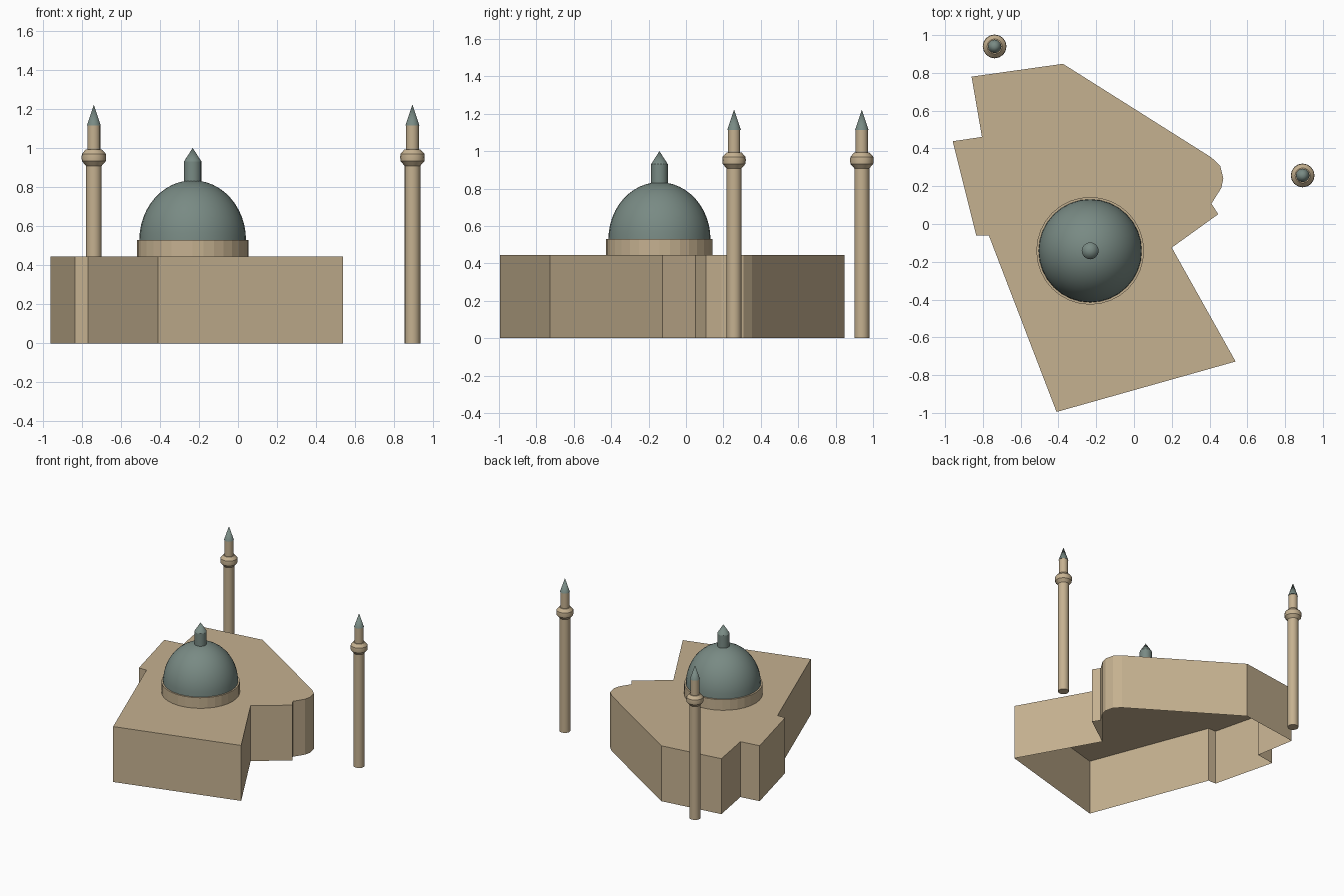
import bpy, bmesh, math
from mathutils import Vector

if "Cube" in bpy.data.objects:
    bpy.data.objects.remove(bpy.data.objects["Cube"])


def material(name, rgb):
    m = bpy.data.materials.new(name)
    m.diffuse_color = (*rgb, 1)
    m.use_nodes = True
    m.node_tree.nodes["Principled BSDF"].inputs["Base Color"].default_value = m.diffuse_color
    return m


STONE = material("tan_stone", (0.56, 0.44, 0.28))
LEAD = material("grey_green_lead", (0.19, 0.255, 0.23))


def finish(bm, name, mat, smooth=None):
    me = bpy.data.meshes.new(name)
    bm.to_mesh(me)
    bm.free()
    me.materials.append(mat)
    ob = bpy.data.objects.new(name, me)
    bpy.context.collection.objects.link(ob)
    if smooth:
        bpy.ops.object.select_all(action='DESELECT')
        ob.select_set(True)
        bpy.context.view_layer.objects.active = ob
        bpy.ops.object.shade_smooth_by_angle(angle=math.radians(smooth))
    return ob


def lathe(name, profile, centre, mat, sides=24, smooth=None):
    """Turn an (r, z) profile, listed bottom to top, about a vertical axis."""
    bm = bmesh.new()
    rings = []
    for r, z in profile:
        n = sides if r > 0 else 1
        rings.append([bm.verts.new((centre[0] + r * math.cos(math.tau * i / n),
                                    centre[1] + r * math.sin(math.tau * i / n), z))
                      for i in range(n)])
    for a, b in zip(rings, rings[1:]):
        for i in range(sides):
            j = (i + 1) % sides
            if len(b) == 1:
                bm.faces.new((a[i], a[j], b[0]))
            else:
                bm.faces.new((a[i], a[j], b[j], b[i]))
    bm.faces.new(rings[0][::-1])
    if len(rings[-1]) > 1:
        bm.faces.new(rings[-1])
    return finish(bm, name, mat, smooth)


# prayer hall: extruded plan, open underneath
ROOF = 0.444
plan = [(-0.41, -0.995), (0.538, -0.728), (0.2, -0.125), (0.446, 0.052),
        (0.41, 0.108), (0.462, 0.19), (0.473, 0.24), (0.457, 0.307), (0.41, 0.352),
        (-0.376, 0.848), (-0.86, 0.78), (-0.805, 0.461), (-0.96, 0.438),
        (-0.835, -0.062), (-0.768, -0.062)]
bm = bmesh.new()
low = [bm.verts.new((x, y, 0)) for x, y in plan]
top = [bm.verts.new((x, y, ROOF)) for x, y in plan]
for i in range(len(plan)):
    j = (i + 1) % len(plan)
    bm.faces.new((low[i], low[j], top[j], top[i]))
bm.faces.new(top)
finish(bm, "prayer_hall", STONE)

# drum, dome and finial
C = (-0.232, -0.142)
lathe("dome_drum", [(0.285, ROOF), (0.285, 0.529)], C, STONE, 32)
dome = [(0.273 * math.cos(k * math.pi / 24), 0.529 + 0.305 * math.sin(k * math.pi / 24))
        for k in range(12)] + [(0, 0.834)]
lathe("dome", dome, C, LEAD, 32, 35)
lathe("dome_finial", [(0.045, 0.82), (0.045, 0.93), (0, 1.0)], C, LEAD, 16, 30)

# two free-standing minarets
for side, c in (("left", (-0.738, 0.94)), ("right", (0.893, 0.257))):
    lathe(side + "_minaret_shaft", [(0.04, 0), (0.04, 0.92)], c, STONE, 16, 30)
    lathe(side + "_minaret_balcony",
          [(0.04, 0.908), (0.061, 0.932), (0.063, 0.952), (0.061, 0.97), (0.04, 0.993)],
          c, STONE, 16, 30)
    lathe(side + "_minaret_upper_shaft", [(0.033, 0.985), (0.033, 1.115)], c, STONE, 16, 30)
    lathe(side + "_minaret_spire", [(0.036, 1.114), (0, 1.222)], c, LEAD, 12, 35)
